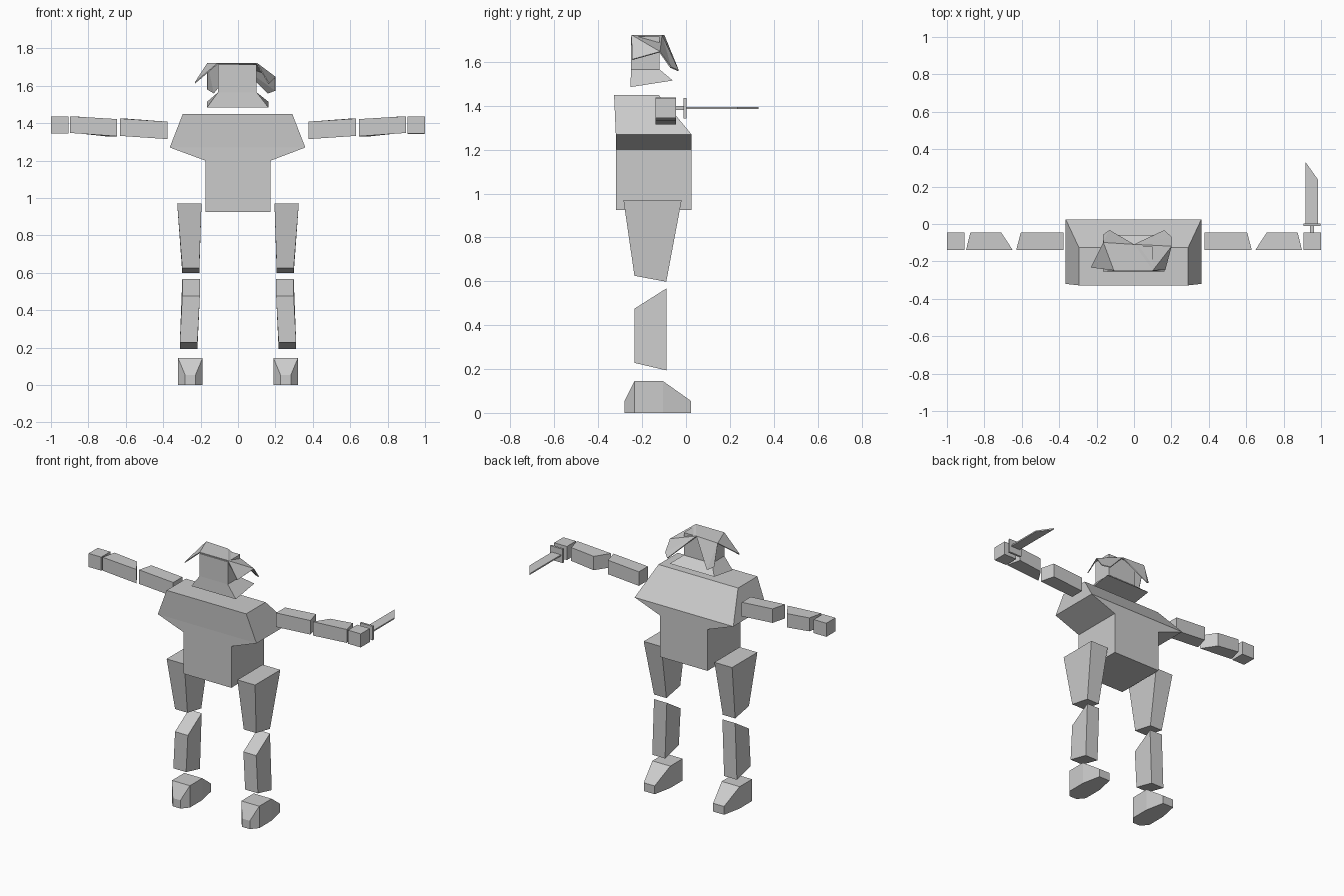
import bpy
import bmesh

if "Cube" in bpy.data.objects:
    bpy.data.objects.remove(bpy.data.objects["Cube"], do_unlink=True)

grey = bpy.data.materials.new("plain_grey")
grey.use_nodes = True
grey.diffuse_color = (0.6, 0.6, 0.6, 1)
grey.node_tree.nodes["Principled BSDF"].inputs["Base Color"].default_value = (0.6, 0.6, 0.6, 1)


def finish(name, bm):
    bmesh.ops.recalc_face_normals(bm, faces=bm.faces)
    mesh = bpy.data.meshes.new(name)
    bm.to_mesh(mesh)
    bm.free()
    mesh.materials.append(grey)
    obj = bpy.data.objects.new(name, mesh)
    bpy.context.collection.objects.link(obj)
    return obj


def loft(name, rings, side=1):
    """Skin a closed solid over rings of points; side=-1 mirrors it in x."""
    bm = bmesh.new()
    loops = [[bm.verts.new((side * x, y, z)) for x, y, z in ring] for ring in rings]
    for low, high in zip(loops, loops[1:]):
        n = len(low)
        for i in range(n):
            j = (i + 1) % n
            bm.faces.new((low[i], low[j], high[j], high[i]))
    bm.faces.new(loops[0])
    bm.faces.new(loops[-1])
    return finish(name, bm)


def level(x0, x1, y0, y1, z_front, z_back=None):
    """Four-cornered ring whose front and back edges may differ in height."""
    zb = z_front if z_back is None else z_back
    return [(x0, y0, z_front), (x1, y0, z_front), (x1, y1, zb), (x0, y1, zb)]


def arm_end(x_front, x_back, z0, z1):
    """Upright ring closing one end of an arm segment."""
    return [(x_front, -0.14, z0), (x_back, -0.045, z0),
            (x_back, -0.045, z1), (x_front, -0.14, z1)]


def foot_section(y, half, height):
    c = 0.255
    return [(c - half, y, 0), (c + half, y, 0), (c + half, y, height), (c - half, y, height)]


def box(name, x0, x1, y0, y1, z0, z1):
    return loft(name, [level(x0, x1, y0, y1, z0), level(x0, x1, y0, y1, z1)])


# Torso: narrow waist flaring to broad shoulders
loft("torso", [
    level(-0.175, 0.175, -0.32, 0.025, 0.925),
    level(-0.175, 0.175, -0.32, 0.025, 1.2),
    level(-0.365, 0.36, -0.32, 0.025, 1.27),
    level(-0.295, 0.29, -0.328, -0.125, 1.45),
])

# Limbs, repeated on both sides
for label, s in (("left", 1), ("right", -1)):
    loft(label + "_thigh", [
        level(0.207, 0.298, -0.235, -0.09, 0.625, 0.598),
        level(0.195, 0.325, -0.285, -0.02, 0.97),
    ], s)
    loft(label + "_shin", [
        level(0.217, 0.311, -0.235, -0.09, 0.228, 0.194),
        level(0.204, 0.298, -0.235, -0.09, 0.475, 0.567),
    ], s)
    loft(label + "_foot", [
        foot_section(-0.28, 0.028, 0.055),
        foot_section(-0.235, 0.066, 0.145),
        foot_section(-0.105, 0.066, 0.145),
        foot_section(0.022, 0.04, 0.055),
    ], s)
    loft(label + "_upper_arm", [arm_end(0.378, 0.378, 1.315, 1.408),
                                arm_end(0.63, 0.605, 1.332, 1.425)], s)
    loft(label + "_forearm", [arm_end(0.648, 0.71, 1.33, 1.422),
                              arm_end(0.898, 0.875, 1.348, 1.437)], s)
    loft(label + "_hand", [arm_end(0.907, 0.907, 1.345, 1.435),
                           arm_end(1.0, 1.0, 1.345, 1.435)], s)

# Sword held in the left hand
box("sword_grip", 0.942, 0.962, -0.046, -0.008, 1.38, 1.4)
box("sword_guard", 0.905, 0.998, -0.012, 0.002, 1.343, 1.435)
outline = [(0.918, 0), (0.985, 0), (0.985, 0.235), (0.918, 0.33)]
loft("sword_blade", [[(x, y, z) for x, y in outline] for z in (1.386, 1.395)])

# Head with a flared collar
loft("head", [
    level(-0.165, 0.162, -0.254, -0.06, 1.485, 1.515),
    level(-0.107, 0.1, -0.25, -0.12, 1.565),
    level(-0.107, 0.1, -0.25, -0.12, 1.715),
])

# Hair: a faceted sheet with hanging points
points = {
    "front_r": (-0.107, -0.248, 1.72), "front_l": (0.1, -0.248, 1.72),
    "crown": (0.0, -0.11, 1.72), "back_r": (-0.163, -0.1, 1.72),
    "side_l": (0.2, -0.12, 1.645), "tip_front_l": (0.165, -0.245, 1.61),
    "edge_l": (0.2, -0.07, 1.575), "tip_back_l": (0.16, -0.035, 1.56),
    "tip_front_r": (-0.23, -0.232, 1.615), "edge_r": (-0.165, -0.06, 1.58),
    "tip_back_r": (-0.13, -0.035, 1.56),
}
facets = [
    "front_r front_l crown back_r", "front_l side_l crown",
    "front_l tip_front_l side_l", "crown side_l edge_l",
    "crown edge_l tip_back_l", "front_r back_r tip_front_r",
    "back_r crown tip_back_r", "back_r tip_back_r edge_r",
]
bm = bmesh.new()
verts = {name: bm.verts.new(co) for name, co in points.items()}
for facet in facets:
    bm.faces.new([verts[name] for name in facet.split()])
hair = finish("hair", bm)
shell = hair.modifiers.new("thickness", "SOLIDIFY")
shell.thickness = 0.006
shell.offset = 0
